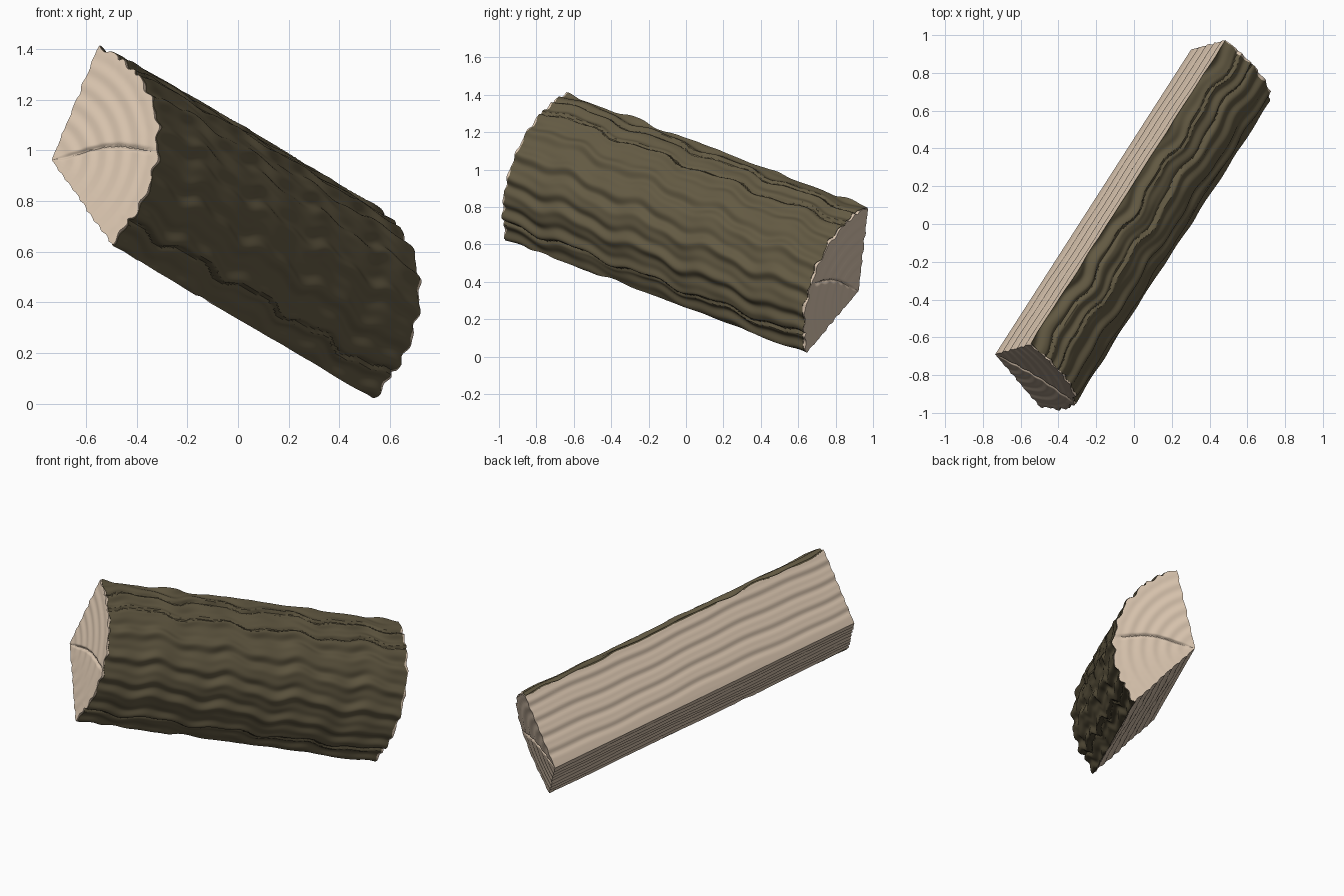
import bpy, bmesh, math
from mathutils import Vector
from math import sin, cos, exp

if "Cube" in bpy.data.objects:
    bpy.data.objects.remove(bpy.data.objects["Cube"])

# Log frame: pith edge start, long axis, and the two directions across the wedge
PITH = Vector((-0.735, -0.69, 0.962))
AXIS = Vector((1.037, 1.613, -0.61))
MID = Vector((0.852, -0.462, 0.246)).normalized()
AX = AXIS.normalized()
MID = (MID - AX * MID.dot(AX)).normalized()
UP = Vector((-0.085, 0.355, 0.78))
UP = (UP - AX * UP.dot(AX) - MID * UP.dot(MID)).normalized()
LENGTH = AXIS.length
HALF = math.radians(60)
NA, NZ, NR = 130, 120, 44


def material(name, rgb):
    m = bpy.data.materials.new(name)
    m.diffuse_color = (*rgb, 1)
    m.use_nodes = True
    m.node_tree.nodes["Principled BSDF"].inputs["Base Color"].default_value = m.diffuse_color
    return m


def radius(th, z):
    """Outer bark radius with meandering lengthwise ridges."""
    p = th + 0.035 * sin(13 * z + 2 * th) + 0.018 * sin(27 * z + 1.3)
    r = 0.489 + 0.008 * sin(23 * p + 0.6) + 0.004 * sin(41 * p + 3 * z)
    r += 0.003 * sin(21 * z + 7 * th) * sin(9 * th + 1)
    for g in (-0.82, 0.62, 0.85):
        r -= 0.016 * exp(-((p - g) / 0.022) ** 2)
    return r


def place(r, th, z):
    return PITH + MID * (r * cos(th)) + UP * (r * sin(th)) + AX * z


def wood_point(s, th, t):
    """Point of the split wood: s outward, th around, t lengthwise."""
    z = t * LENGTH
    r = s * (radius(th, z) - 0.003)
    p = place(r, th, z)
    # grain on the two split planes
    if abs(th) > HALF - 1e-4:
        n = (UP * cos(th) - MID * sin(th)) * (1 if th > 0 else -1)
        q = r + 0.008 * sin(5 * z + 4 * r) + 0.003 * sin(17 * z)
        if th > 0:
            d = 0.003 * sin(60 * q) + 0.0015 * sin(118 * q + 1)
        else:
            d = 0.004 * (1 - 2 * abs(sin(52 * q))) + 0.002 * sin(23 * q + 3 * z)
        p += n * d * min(1, s * 6)
    # growth rings and a radial check on the sawn ends
    if t < 1e-6 or t > 1 - 1e-6:
        out = -1 if t < 0.5 else 1
        d = 0.0025 * sin(82 * r + 0.6 * sin(3 * th))
        crack = th + 0.10 - 0.09 * sin(9 * r)
        d -= 0.013 * exp(-(crack * max(r, 0.05) / 0.008) ** 2)
        p += AX * out * d * min(1, s * 4) * min(1, (1 - s) * 8)
    return p


def bark_point(depth, th, t):
    """Point of the bark sheet, with ragged ends."""
    a = 0.008 + 0.005 * sin(19 * th) + 0.003 * sin(47 * th)
    b = 0.010 + 0.007 * sin(15 * th + 2) + 0.003 * sin(39 * th)
    z = a + t * (LENGTH - a - b)
    return place(radius(th, z) - 0.010 * depth, th, z)


def grid(bm, f, nu, nv):
    v = [[bm.verts.new(f(i / nu, j / nv)) for j in range(nv + 1)]
         for i in range(nu + 1)]
    for i in range(nu):
        for j in range(nv):
            bm.faces.new((v[i][j], v[i + 1][j], v[i + 1][j + 1], v[i][j + 1]))


def finish(bm, name, mat):
    bmesh.ops.remove_doubles(bm, verts=bm.verts, dist=1e-5)
    bmesh.ops.dissolve_degenerate(bm, edges=bm.edges, dist=1e-6)
    bmesh.ops.recalc_face_normals(bm, faces=bm.faces)
    me = bpy.data.meshes.new(name)
    bm.to_mesh(me)
    bm.free()
    ob = bpy.data.objects.new(name, me)
    bpy.context.collection.objects.link(ob)
    me.materials.append(mat)
    bpy.ops.object.select_all(action='DESELECT')
    ob.select_set(True)
    bpy.context.view_layer.objects.active = ob
    bpy.ops.object.shade_smooth_by_angle(angle=math.radians(35))


def ang(u):
    return -HALF + 2 * HALF * u


# Split wood: two sawn ends, two split planes and the round back
bm = bmesh.new()
for end in (0, 1):
    grid(bm, lambda u, v: wood_point(u, ang(v), end), NR, NA)
for side in (-HALF, HALF):
    grid(bm, lambda u, v: wood_point(u, side, v), NR, NZ)
grid(bm, lambda u, v: wood_point(1, ang(u), v), NA, NZ)
finish(bm, "split_wood", material("pale wood", (0.70, 0.56, 0.43)))

# Bark: thin closed sheet over the round back
bm = bmesh.new()
for depth in (0, 1):
    grid(bm, lambda u, v: bark_point(depth, ang(u), v), NA, NZ)
    grid(bm, lambda u, v: bark_point(v, ang(u), depth), NA, 1)
    grid(bm, lambda u, v: bark_point(v, ang(depth), u), NZ, 1)
finish(bm, "bark", material("dark bark", (0.125, 0.102, 0.056)))
